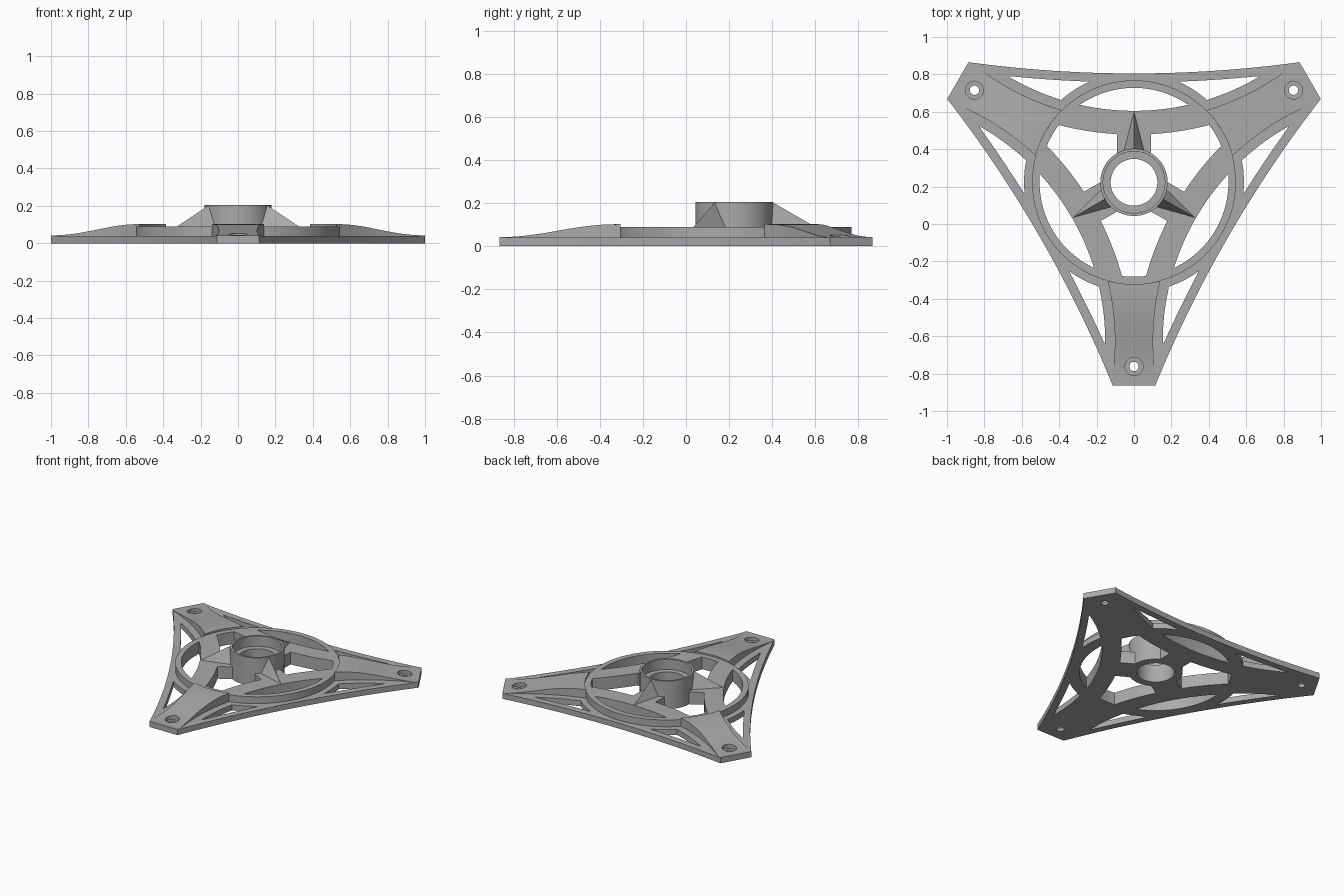
import bpy, bmesh, math
from math import sin, cos, radians, sqrt, atan2, pi

cube = bpy.data.objects.get("Cube")
if cube:
    bpy.data.objects.remove(cube)

CY = 0.223             # the three-way centre lies behind the origin
PLATE, DECK, HUB_TOP = 0.04, 0.09, 0.205
RING_OUT, RING_IN, HUB_R = 0.545, 0.505, 0.18
ARMS = [radians(a) for a in (30, 150, 270)]
TURNS = [radians(a) for a in (0, -120, -240)]
PIN_R, PIN_DIST = 0.048, 0.985

grey = bpy.data.materials.new("satin_grey")
grey.use_nodes = True
COLOUR = (0.4, 0.4, 0.4, 1)
grey.diffuse_color = COLOUR
grey.node_tree.nodes["Principled BSDF"].inputs["Base Color"].default_value = COLOUR


# --- helpers ---
def turn(pts, a):
    return [(x * cos(a) - y * sin(a), x * sin(a) + y * cos(a)) for x, y in pts]


def arc(r, a0, a1, n):
    return [(r * cos(a0 + (a1 - a0) * i / n), r * sin(a0 + (a1 - a0) * i / n))
            for i in range(n + 1)]


def circle(r, n=96, at=(0, 0)):
    return [(x + at[0], y + at[1]) for x, y in arc(r, 0, 2 * pi, n)[:-1]]


def spread(a, b, n):
    return [a + (b - a) * i / n for i in range(n + 1)]


def bow(y0, radius, x0, x1, n=20):
    """Arc sagging towards the centre, lowest at (0, y0)."""
    return [(x, y0 + radius - sqrt(radius ** 2 - x * x)) for x in spread(x0, x1, n)]


def finish(name, bm):
    bmesh.ops.remove_doubles(bm, verts=bm.verts, dist=0.0001)
    bmesh.ops.recalc_face_normals(bm, faces=bm.faces)
    me = bpy.data.meshes.new(name)
    bm.to_mesh(me)
    bm.free()
    me.materials.clear()
    me.materials.append(grey)
    ob = bpy.data.objects.new(name, me)
    ob.location.y = CY
    bpy.context.collection.objects.link(ob)
    return ob


def slab(name, loops, z0, z1):
    """Flat outline with holes, filled and extruded from z0 to z1."""
    cu = bpy.data.curves.new(name + "_outline", "CURVE")
    cu.dimensions, cu.fill_mode, cu.extrude = "2D", "BOTH", (z1 - z0) / 2
    for pts in loops:
        sp = cu.splines.new("POLY")
        sp.points.add(len(pts) - 1)
        for p, (x, y) in zip(sp.points, pts):
            p.co = (x, y, 0, 1)
        sp.use_cyclic_u = True
    tmp = bpy.data.objects.new(name + "_outline", cu)
    bpy.context.collection.objects.link(tmp)
    dg = bpy.context.evaluated_depsgraph_get()
    me = bpy.data.meshes.new_from_object(tmp.evaluated_get(dg))
    bm = bmesh.new()
    bm.from_mesh(me)
    bmesh.ops.translate(bm, verts=bm.verts, vec=(0, 0, (z0 + z1) / 2))
    bpy.data.objects.remove(tmp)
    bpy.data.meshes.remove(me)
    return finish(name, bm)


# --- base plate: bowed triangle with six slits and three pin holes ---
side = bow(0.582, 6.55, -0.885, 0.885, 32)
outline = [p for t in TURNS for p in turn(side, t)]
slit = (arc(0.588, atan2(0.537, 0.24), atan2(0.439, 0.39), 10)
        + bow(0.382, 1.32, 0.39, 0.673)[1:]
        + bow(0.534, 6.6, 0.673, 0.24)[1:-1])
slits = [turn([(x * s, y) for x, y in slit], t) for t in TURNS for s in (1, -1)]
pins = [(PIN_DIST * cos(a), PIN_DIST * sin(a)) for a in ARMS]
pin_holes = [circle(PIN_R, 40, p) for p in pins]
parts = [slab("base_plate", [outline, circle(RING_OUT)] + slits + pin_holes, 0, PLATE)]

# --- deck: ring, curved bands and spokes in one thick slab ---
lens_band = bow(0.382, 1.32, -0.291, 0.291)
x, y = lens_band[-1]
end = atan2(y, x)
lens = lens_band + arc(RING_IN, end, pi - end, 32)[1:-1]
half = bow(0.255, 1.6, 0.09, 0.402)
mirrored = [(px * cos(pi / 3) + py * sin(pi / 3), px * sin(pi / 3) - py * cos(pi / 3))
            for px, py in half]
a_up, a_low = (atan2(q[-1][1], q[-1][0]) for q in (half, mirrored))
window = (arc(HUB_R, 0, pi / 3, 16) + half
          + arc(RING_IN, a_up, a_low, 6)[1:-1] + mirrored[::-1])
deck_loops = [circle(RING_OUT), circle(HUB_R - 0.01, 64)]
for t in TURNS:
    deck_loops += [turn(lens, t), turn(window, t)]
parts.append(slab("ring_and_spokes", deck_loops, 0, DECK))

# --- hub: stepped tube, lathed ---
bm = bmesh.new()
profile = [(0.125, 0), (HUB_R, 0), (HUB_R, HUB_TOP), (0.165, HUB_TOP),
           (0.165, 0.13), (0.125, 0.13)]
vs = [bm.verts.new((r, 0, z)) for r, z in profile]
es = [bm.edges.new((vs[i - 1], vs[i])) for i in range(len(vs))]
bmesh.ops.spin(bm, geom=vs + es, cent=(0, 0, 0), axis=(0, 0, 1),
               angle=2 * pi, steps=64, use_duplicate=False)
parts.append(finish("hub", bm))

# --- ribs: pointed wedges on the spokes ---
for i, t in enumerate(TURNS):
    bm = bmesh.new()
    base = turn([(-0.055, 0.172), (0.055, 0.172), (0, 0.378), (0, 0.178)], t)
    a, b, tip, top = [bm.verts.new((px, py, z)) for (px, py), z in
                      zip(base, (DECK - 0.005, DECK - 0.005, DECK - 0.001, HUB_TOP - 0.001))]
    for f in ((a, b, tip), (a, top, b), (b, top, tip), (tip, top, a)):
        bm.faces.new(f)
    parts.append(finish(f"rib_{i + 1}", bm))


# --- arms: sloping tongues from ring to tip, with pin holes ---
def arm_height(u):
    t = min(max((u - RING_OUT) / (1.088 - RING_OUT), 0), 1)
    return 0.042 + 0.03 * (1 + cos(pi * t))


def arm_mesh(angle):
    bm = bmesh.new()
    edge = bow(0.33, 1.37, 0.43, 0.885, 24)
    rows = []
    first = math.asin(0.14 / RING_OUT)
    rows.append([(px, py, 0.102) for px, py in arc(RING_OUT, -first, first, 12)])
    for px, py in edge:
        py = min(py, 0.642)
        u, v = px * cos(pi / 6) + py / 2, py * cos(pi / 6) - px / 2
        rows.append([(u, w, arm_height(u)) for w in spread(-v, v, 12)])
    grid = [[bm.verts.new(p) for p in row] for row in rows]
    low = [[bm.verts.new((p[0], p[1], 0.03)) for p in row] for row in rows]
    for i in range(len(rows) - 1):
        for j in range(12):
            for g in (grid, low):
                bm.faces.new((g[i][j], g[i + 1][j], g[i + 1][j + 1], g[i][j + 1]))
        for j in (0, 12):
            bm.faces.new((grid[i][j], grid[i + 1][j], low[i + 1][j], low[i][j]))
    for i in (0, -1):
        for j in range(12):
            bm.faces.new((grid[i][j], grid[i][j + 1], low[i][j + 1], low[i][j]))
    for v in bm.verts:
        (v.co.x, v.co.y), = turn([(v.co.x, v.co.y)], angle)
    return bm


for i, a in enumerate(ARMS):
    arm = finish(f"arm_{i + 1}", arm_mesh(a))
    cutter = slab("pin_cutter", [pin_holes[i]], -0.1, 0.2)
    cutter.hide_render = True
    mod = arm.modifiers.new("pin_hole", "BOOLEAN")
    mod.operation, mod.solver, mod.object = "DIFFERENCE", "EXACT", cutter
    bpy.context.view_layer.objects.active = arm
    bpy.ops.object.modifier_apply(modifier=mod.name)
    bpy.data.objects.remove(cutter)
    # floor of the counterbore
    floor = slab(f"pin_seat_{i + 1}", [pin_holes[i], circle(0.025, 40, pins[i])], 0, 0.022)
    parts += [arm, floor]

# --- smooth curves, crisp edges ---
bpy.ops.object.select_all(action="DESELECT")
for ob in parts:
    ob.select_set(True)
bpy.context.view_layer.objects.active = parts[0]
bpy.ops.object.shade_smooth_by_angle(angle=radians(25))
